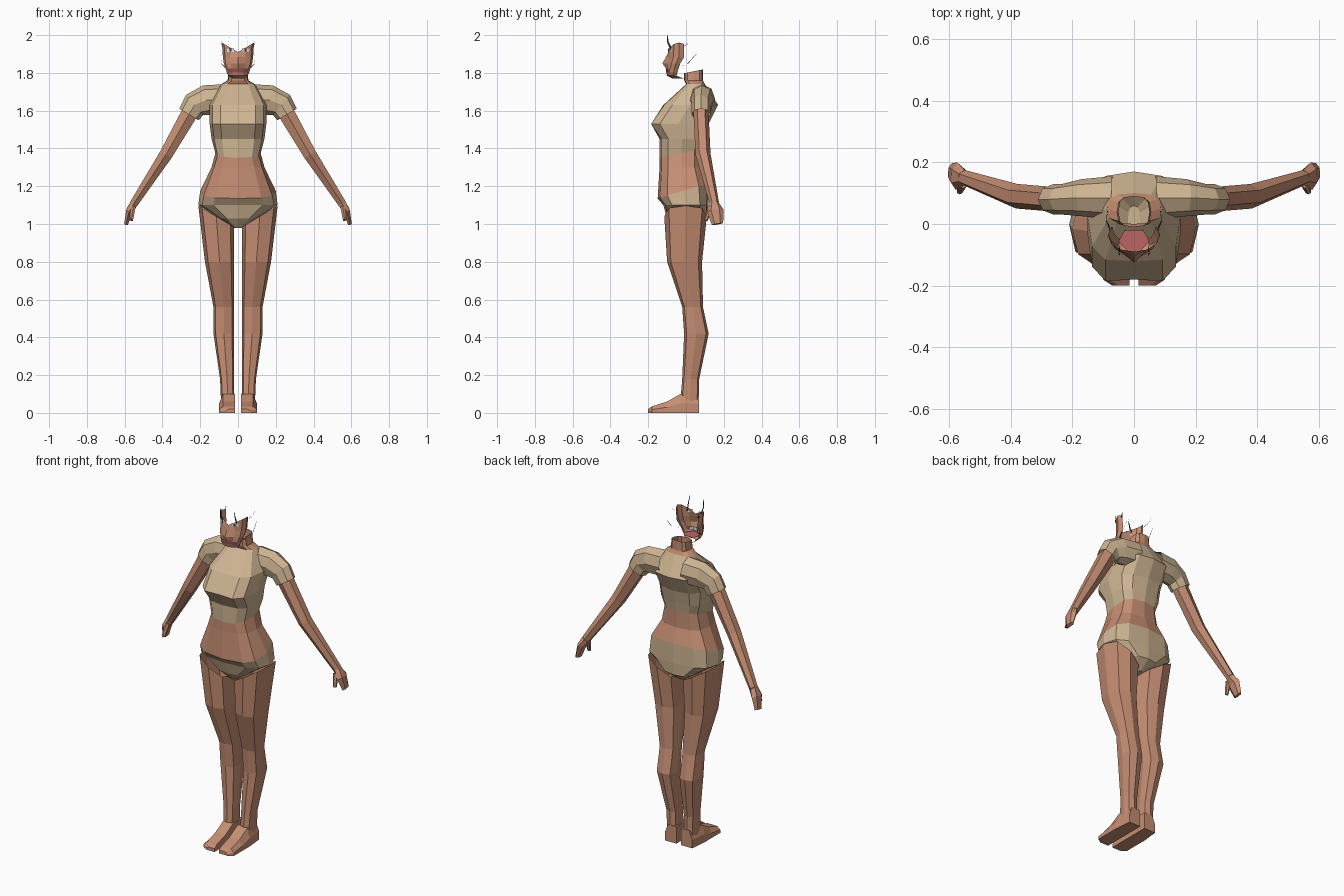
import bpy, bmesh
from math import sin, cos, pi, copysign
from mathutils import Vector

cube = bpy.data.objects.get("Cube")
if cube:
    bpy.data.objects.remove(cube)


def material(name, red, green, blue):
    mat = bpy.data.materials.new(name)
    mat.use_nodes = True
    mat.diffuse_color = (red, green, blue, 1)
    mat.node_tree.nodes["Principled BSDF"].inputs["Base Color"].default_value = mat.diffuse_color
    return mat


SKIN = material("skin", .56, .27, .17)
CLOTH = material("tan cloth", .62, .46, .29)
LIP = material("lip red", .27, .07, .07)
PINK = material("mouth pink", .5, .13, .12)
WHITE = material("white", .8, .8, .8)
DARK = material("dark hair", .04, .04, .04)


def loft(name, rings, materials, closed=True, caps=(), rule=None):
    """Skin a list of point rings; rule(row, column) picks the material, caps lists the ends to fill."""
    bm = bmesh.new()
    rows = [[bm.verts.new(point) for point in ring] for ring in rings]
    count = len(rows[0])
    for i, (low, high) in enumerate(zip(rows, rows[1:])):
        for j in range(count if closed else count - 1):
            k = (j + 1) % count
            face = bm.faces.new((low[j], low[k], high[k], high[j]))
            face.material_index = rule(i, j) if rule else 0
    for end in caps:
        bm.faces.new(rows[end])
    bmesh.ops.recalc_face_normals(bm, faces=bm.faces)
    mesh = bpy.data.meshes.new(name)
    bm.to_mesh(mesh)
    bm.free()
    for mat in materials:
        mesh.materials.append(mat)
    bpy.context.collection.objects.link(bpy.data.objects.new(name, mesh))


def mirrored(name, rings, materials, **options):
    """Loft the part on +x and its reflection on -x."""
    for side, sign in (("left", 1), ("right", -1)):
        flipped = [[(sign * x, y, z) for x, y, z in ring] for ring in rings]
        loft(f"{side}_{name}", flipped, materials, **options)


def soft(value):
    """Round a sine or cosine outwards, for a boxier oval."""
    return copysign(abs(value) ** .7, value)


def section(z, wide, front, back, x=0, sides=12, tilt=0, side_slope=0, groove=0):
    """Level oval, starting at the front centre; tilt raises its back, side_slope its outer edge."""
    middle, depth = (front + back) / 2, (back - front) / 2
    ring = []
    for k in range(sides):
        angle = 2 * pi * k / sides
        across = wide * soft(sin(angle))
        y = middle - depth * soft(cos(angle)) + (groove if k == 0 else 0)
        ring.append((x + across, y, z + tilt * y + side_slope * across))
    return ring


def tube(path, sides=6):
    """Ovals square to a path of (centre, half depth along y, half thickness)."""
    points = [Vector(centre) for centre, depth, thick in path]
    last = len(points) - 1
    rings = []
    for i, (centre, depth, thick) in enumerate(path):
        along = (points[min(i + 1, last)] - points[max(i - 1, 0)]).normalized()
        u = (Vector((0, 1, 0)) - along * along.y).normalized()
        v = along.cross(u)
        angles = [2 * pi * k / sides for k in range(sides)]
        rings.append([points[i] + u * depth * cos(a) + v * thick * sin(a) for a in angles])
    return rings


# Torso, with bare skin between the briefs and the top
torso = [
    section(z=.98, wide=.02, front=-.06, back=.06),
    section(z=1.03, wide=.1, front=-.1, back=.12),
    section(z=1.1, wide=.21, front=-.12, back=.12),
    section(z=1.18, wide=.2, front=-.15, back=.12, tilt=.3),
    section(z=1.3, wide=.14, front=-.14, back=.09),
    section(z=1.38, wide=.12, front=-.14, back=.09, tilt=.2),
    section(z=1.45, wide=.14, front=-.14, back=.1),
    section(z=1.53, wide=.15, front=-.2, back=.12, groove=.02),
    section(z=1.63, wide=.15, front=-.13, back=.17, groove=.01),
    section(z=1.74, wide=.09, front=0, back=.1),
]
loft("torso", torso, [CLOTH, SKIN], caps=[0], rule=lambda row, column: row in (3, 4))

# Neck, open at the top
neck = [
    section(z=1.74, wide=.09, front=0, back=.1),
    section(z=1.76, wide=.055, front=-.01, back=.09),
    section(z=1.8, wide=.05, front=-.01, back=.09, tilt=.2),
]
loft("neck", neck, [SKIN])


# Legs, rising to slanted tops that meet the briefs
def leg_section(z, outer, front, back, slope=0):
    inner = .02
    return section(z, (outer - inner) / 2, front, back, x=(outer + inner) / 2, sides=8, side_slope=slope)


leg = [
    leg_section(z=.06, outer=.09, front=-.03, back=.07),
    leg_section(z=.18, outer=.095, front=-.02, back=.07),
    leg_section(z=.42, outer=.13, front=-.01, back=.12),
    leg_section(z=.56, outer=.13, front=-.02, back=.09),
    leg_section(z=.8, outer=.175, front=-.1, back=.085),
    leg_section(z=1.04, outer=.21, front=-.115, back=.11, slope=.6),
]
mirrored("leg", leg, [SKIN])


# Feet, wedges from heel to toe
def foot_section(y, height, outer=.1):
    inner = .015
    return [(inner, y, 0), (outer, y, 0), (outer, y, height / 2), (outer - .02, y, height), (inner, y, height)]


foot = [foot_section(.07, .1, outer=.09), foot_section(-.03, .1), foot_section(-.1, .06),
        foot_section(-.18, .035), foot_section(-.2, .02, outer=.07)]
mirrored("foot", foot, [SKIN], caps=[0, -1])

# Sleeves, arms and hands, sharing the joints of one limb
shoulder, upper_arm, elbow, wrist = (.21, .08, 1.64), (.26, .08, 1.58), (.38, .09, 1.37), (.55, .15, 1.11)
knuckles, fingertips = (.575, .155, 1.07), (.592, .167, 1)
sleeve = [((.07, .085, 1.66), .07, .08), ((.17, .085, 1.655), .06, .08),
          ((.23, .08, 1.63), .05, .07), (upper_arm, .05, .06)]
mirrored("sleeve", tube(sleeve, sides=8), [CLOTH])
arm = [(shoulder, .04, .05), (upper_arm, .04, .05), (elbow, .04, .04), (wrist, .025, .025)]
mirrored("arm", tube(arm), [SKIN])
hand = [(wrist, .025, .025), (knuckles, .045, .02), (fingertips, .03, .012)]
mirrored("hand", tube(hand), [SKIN], caps=[0, -1])
thumb = [((.555, .13, 1.09), .015, .015), ((.565, .105, 1.02), .01, .01)]
mirrored("thumb", tube(thumb), [SKIN], caps=[0, -1])


# Face, an open mask with no back to the head
def face_section(z, wide, front, back, nose=0, rise=0):
    reach, steps = 4, 6
    ring = []
    for k in range(-reach, reach + 1):
        angle = pi * k / steps
        y = front + (back - front) * (1 - cos(angle)) / 1.5 - (nose if k == 0 else 0)
        ring.append((wide * sin(angle), y, z + rise * abs(sin(angle))))
    return ring


face = [
    face_section(z=1.77, wide=.03, front=-.07, back=-.01),
    face_section(z=1.785, wide=.05, front=-.1, back=-.05),
    face_section(z=1.803, wide=.06, front=-.105, back=-.045),
    face_section(z=1.822, wide=.065, front=-.105, back=-.04),
    face_section(z=1.85, wide=.075, front=-.1, back=-.03, nose=.025),
    face_section(z=1.885, wide=.08, front=-.095, back=-.01, nose=.01),
    face_section(z=1.91, wide=.085, front=-.09, back=-.01, rise=.05),
]
loft("face", face, [SKIN, LIP], closed=False, rule=lambda row, column: row == 2 and 2 <= column <= 5)

# Mouth floor and teeth inside the mask
floor_steps = [(.03, -.02), (.05, -.055), (.015, -.095)]
loft("mouth_floor", [[(-wide, y, 1.8), (wide, y, 1.8)] for wide, y in floor_steps], [PINK], closed=False)
arch = [pi * k / 9 for k in (-3, -1, 1, 3)]
teeth = [[(.035 * sin(a), -.05 - .04 * cos(a), z) for a in arch] for z in (1.81, 1.83)]
loft("teeth", teeth, [WHITE], closed=False)


# Eyes, thin plates angled around the face
def plate(x, y, z, wide, high):
    turn = wide / 2
    return [[(x - wide, y - turn, level), (x + wide, y + turn, level)] for level in (z - high, z + high)]


mirrored("eye", plate(.04, -.085, 1.92, wide=.018, high=.01), [WHITE], closed=False)
mirrored("iris", plate(.04, -.09, 1.92, wide=.006, high=.008), [DARK], closed=False)

# Loose hair strands, as tapering ribbons
strands = {
    "forelock": [(.045, -.075, 1.92), (.05, -.095, 1.96), (.045, -.1, 2)],
    "temple_strand": [(.08, -.01, 1.94), (.09, .01, 1.955), (.085, .04, 1.97)],
    "cheek_strand": [(.07, -.035, 1.83), (.09, .01, 1.85), (.085, .055, 1.9)],
}
for name, path in strands.items():
    ribbon = []
    for step, (x, y, z) in enumerate(path):
        w = .006 - step * .002
        ribbon.append([(x, y - w, z - w / 2), (x, y + w, z + w / 2)])
    mirrored(name, ribbon, [DARK], closed=False)
